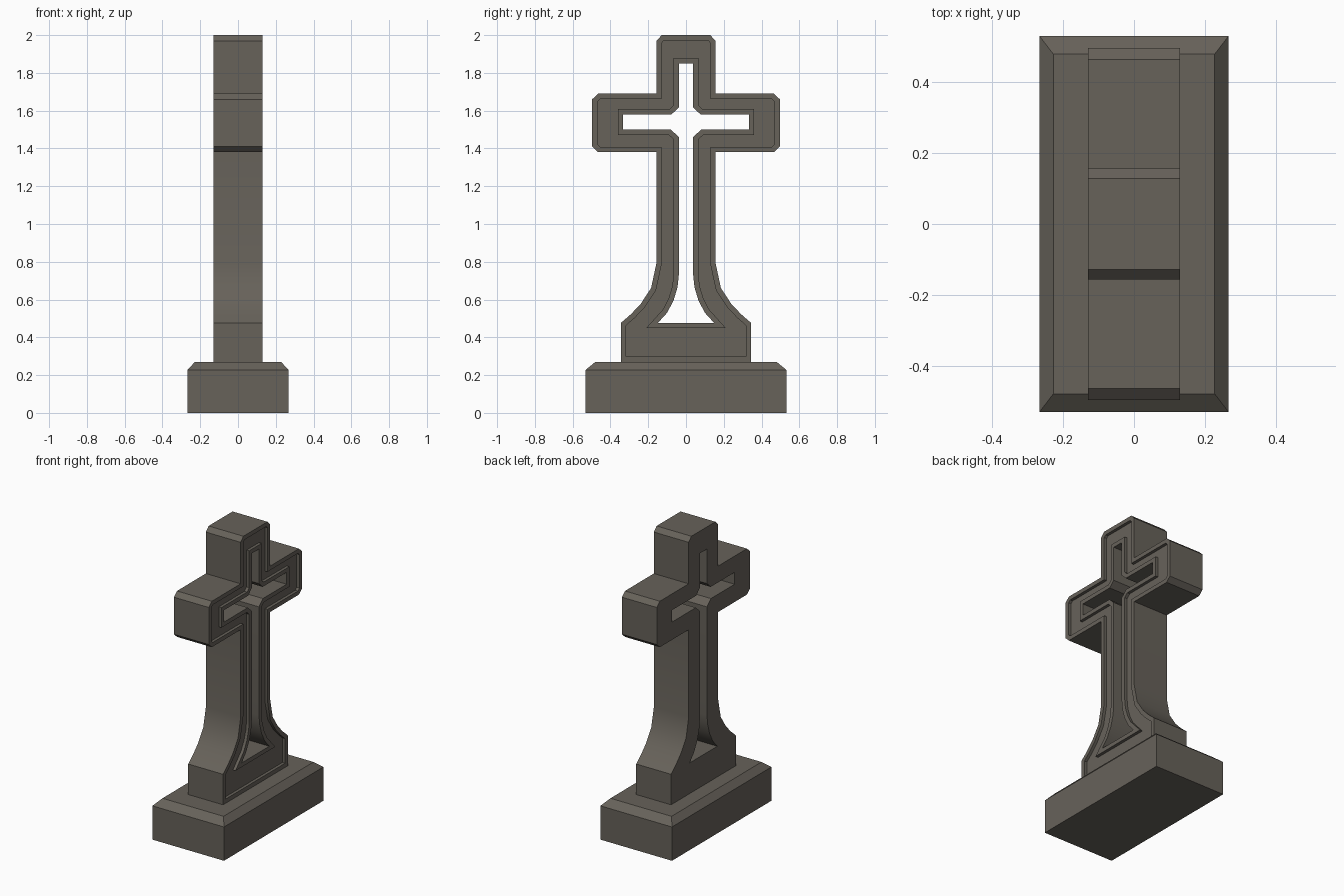
import bpy
import bmesh
import math
from mathutils import Vector

cube = bpy.data.objects.get("Cube")
if cube:
    bpy.data.objects.remove(cube)

# Single weathered stone colour
STONE = (0.135, 0.122, 0.102, 1)
stone = bpy.data.materials.new("weathered stone")
stone.use_nodes = True
stone.diffuse_color = STONE
bsdf = stone.node_tree.nodes["Principled BSDF"]
bsdf.inputs["Base Color"].default_value = STONE
bsdf.inputs["Roughness"].default_value = 0.9

HALF = 0.13     # half thickness of the cross
RIM = 0.028     # width of the raised borders
DEPTH = 0.02    # depth of the sunken panel


def finish(bm, name, angle):
    bmesh.ops.recalc_face_normals(bm, faces=bm.faces)
    mesh = bpy.data.meshes.new(name)
    bm.to_mesh(mesh)
    bm.free()
    obj = bpy.data.objects.new(name, mesh)
    mesh.materials.append(stone)
    bpy.context.collection.objects.link(obj)
    bpy.ops.object.select_all(action='DESELECT')
    obj.select_set(True)
    bpy.context.view_layer.objects.active = obj
    bpy.ops.object.shade_smooth_by_angle(angle=math.radians(angle))
    return obj


def mirrored(half):
    """Close a right-hand profile (listed top to bottom) about y = 0."""
    return [Vector(p) for p in half] + [Vector((-y, z)) for y, z in reversed(half)]


def offset(loop, dist):
    """Mitred offset; positive distances move inwards."""
    result = []
    for i, p in enumerate(loop):
        a = (p - loop[i - 1]).normalized()
        b = (loop[(i + 1) % len(loop)] - p).normalized()
        na, nb = Vector((a.y, -a.x)), Vector((b.y, -b.x))
        result.append(p + (na + nb) * dist / (1 + na.dot(nb)))
    return result


def ring(bm, loop, x):
    return [bm.verts.new((x, p.x, p.y)) for p in loop]


def bridge(bm, a, b):
    for i in range(len(a)):
        bm.faces.new((a[i - 1], a[i], b[i], b[i - 1]))


def fill_between(bm, a, b):
    edges = [bm.edges.get((r[i - 1], r[i])) for r in (a, b) for i in range(len(r))]
    bmesh.ops.triangle_fill(bm, use_beauty=True, edges=edges, normal=(1, 0, 0))


# Cross outline with chamfered ends and flared foot
outline = mirrored([
    (0.128, 2.0), (0.157, 1.97), (0.157, 1.69), (0.465, 1.69),
    (0.497, 1.66), (0.497, 1.41), (0.465, 1.38), (0.157, 1.38),
    (0.157, 0.79), (0.185, 0.66), (0.24, 0.577), (0.29, 0.524),
    (0.345, 0.476), (0.345, 0.27)])

# Pierced opening that follows the outline
opening = mirrored([
    (0.038, 1.85), (0.038, 1.617), (0.077, 1.58), (0.333, 1.58),
    (0.333, 1.5), (0.08, 1.5), (0.038, 1.46), (0.038, 0.73),
    (0.045, 0.665), (0.066, 0.595), (0.1, 0.53), (0.148, 0.477)])

# Cross: rims and sunken panel on the +x face, plain -x face
bm = bmesh.new()
outer_inset = offset(outline, RIM)
hole_border = offset(opening, -RIM)
outer = [ring(bm, outline, -HALF), ring(bm, outline, HALF),
         ring(bm, outer_inset, HALF), ring(bm, outer_inset, HALF - DEPTH)]
inner = [ring(bm, opening, -HALF), ring(bm, opening, HALF),
         ring(bm, hole_border, HALF), ring(bm, hole_border, HALF - DEPTH)]
for rings in (outer, inner):
    for a, b in zip(rings, rings[1:]):
        bridge(bm, a, b)
fill_between(bm, outer[0], inner[0])
fill_between(bm, outer[-1], inner[-1])
finish(bm, "stone_cross", 30)

# Plinth with a sloped upper edge
bm = bmesh.new()
levels = []
for hx, hy, z in ((0.267, 0.531, 0), (0.267, 0.531, 0.228), (0.228, 0.48, 0.27)):
    levels.append([bm.verts.new((sx * hx, sy * hy, z))
                   for sx, sy in ((-1, -1), (1, -1), (1, 1), (-1, 1))])
for a, b in zip(levels, levels[1:]):
    bridge(bm, a, b)
bm.faces.new(levels[0])
bm.faces.new(levels[-1])
finish(bm, "plinth", 30)
